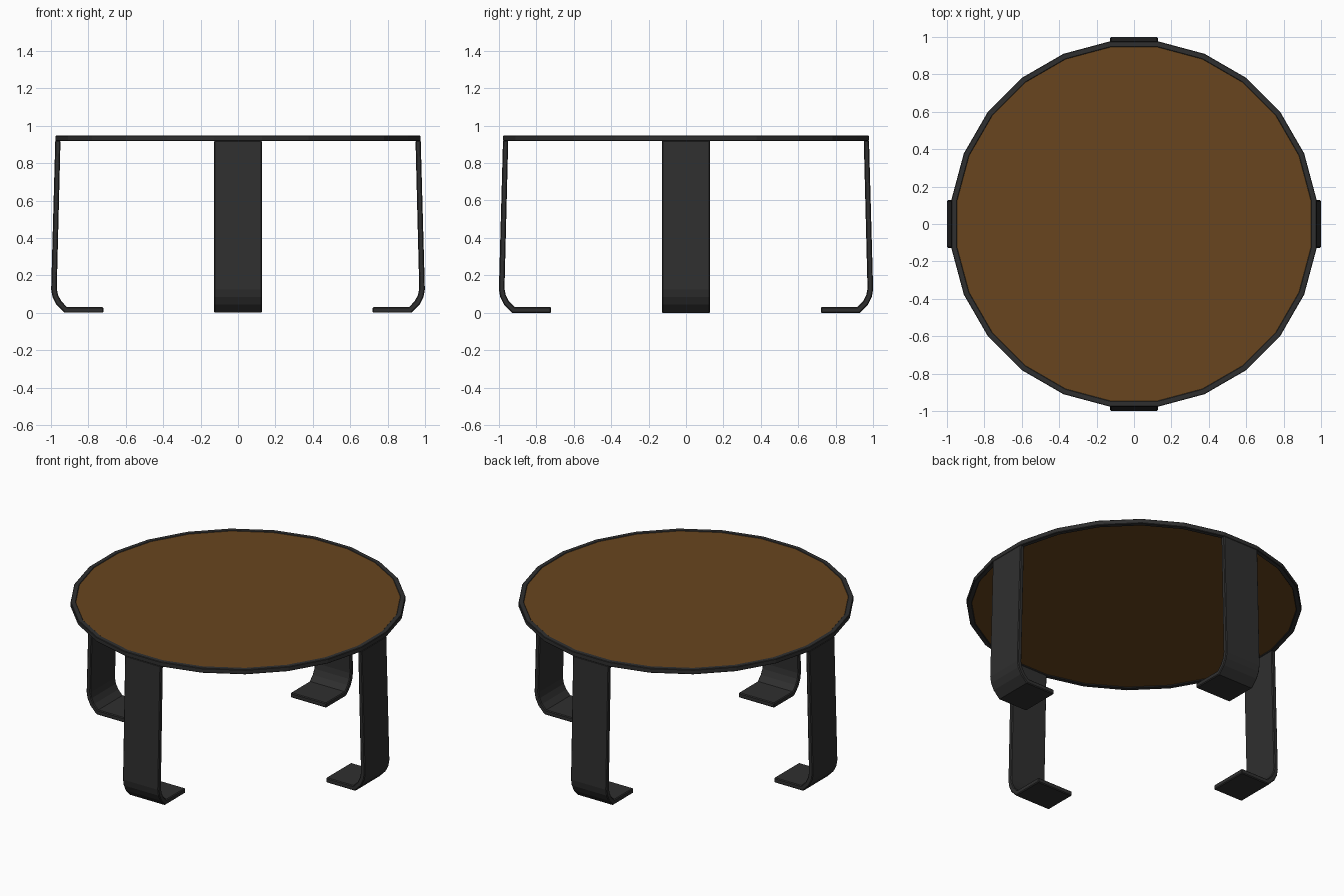
import bpy, bmesh
from math import cos, sin, radians, pi
from mathutils import Matrix

if "Cube" in bpy.data.objects:
    bpy.data.objects.remove(bpy.data.objects["Cube"])

SIDES = 24
R_OUT, R_IN = 0.985, 0.954
Z_LOW, Z_TOP = 0.917, 0.947


def material(name, rgb):
    m = bpy.data.materials.new(name)
    m.diffuse_color = (*rgb, 1)
    m.use_nodes = True
    m.node_tree.nodes["Principled BSDF"].inputs["Base Color"].default_value = m.diffuse_color
    return m


wood = material("brown_wood", (0.14, 0.06, 0.013))
metal = material("dark_metal", (0.028, 0.028, 0.028))


def finish(name, bm, mat):
    bmesh.ops.recalc_face_normals(bm, faces=bm.faces)
    me = bpy.data.meshes.new(name)
    bm.to_mesh(me)
    bm.free()
    me.materials.append(mat)
    ob = bpy.data.objects.new(name, me)
    bpy.context.collection.objects.link(ob)
    return ob


def bevel(ob, width):
    b = ob.modifiers.new("edge_bevel", 'BEVEL')
    b.width = width
    b.segments = 1
    b.limit_method = 'ANGLE'
    b.angle_limit = radians(50)


def ring(bm, r, z):
    return [bm.verts.new((r * cos(2 * pi * (i + 0.5) / SIDES),
                          r * sin(2 * pi * (i + 0.5) / SIDES), z))
            for i in range(SIDES)]


# Metal rim around the top
bm = bmesh.new()
loops = [ring(bm, r, z) for r, z in ((R_OUT, Z_LOW), (R_OUT, Z_TOP),
                                     (R_IN, Z_TOP), (R_IN, Z_LOW))]
for a, b in zip(loops, loops[1:] + loops[:1]):
    for i in range(SIDES):
        j = (i + 1) % SIDES
        bm.faces.new((a[i], a[j], b[j], b[i]))
bevel(finish("table_rim", bm, metal), 0.003)

# Wooden panel inside the rim
bm = bmesh.new()
low, top = ring(bm, R_IN, Z_LOW + 0.006), ring(bm, R_IN, Z_TOP - 0.003)
bm.faces.new(low)
bm.faces.new(top)
for i in range(SIDES):
    j = (i + 1) % SIDES
    bm.faces.new((low[i], low[j], top[j], top[i]))
finish("table_top", bm, wood)

# Flat strip legs, each as wide as one side of the rim, with an inward foot
outer = [(0.977, 0.92), (0.999, 0.125), (0.992, 0.085), (0.972, 0.045),
         (0.928, 0.0), (0.72, 0.0)]
inner = [(0.72, 0.031), (0.915, 0.031), (0.945, 0.062), (0.962, 0.095),
         (0.969, 0.13), (0.949, 0.92)]
half = R_OUT * sin(pi / SIDES)
for k, side in enumerate(("right", "back", "left", "front")):
    bm = bmesh.new()
    sides = [[bm.verts.new((x, y, z)) for x, z in outer + inner]
             for y in (-half, half)]
    n = len(sides[0])
    # Matching quads along both edges of the strip
    for s in sides:
        for i in range(len(outer) - 1):
            bm.faces.new((s[i], s[i + 1], s[n - 2 - i], s[n - 1 - i]))
    for i in range(n):
        j = (i + 1) % n
        bm.faces.new((sides[0][i], sides[0][j], sides[1][j], sides[1][i]))
    bm.transform(Matrix.Rotation(k * pi / 2, 4, 'Z'))
    bevel(finish(side + "_leg", bm, metal), 0.005)
